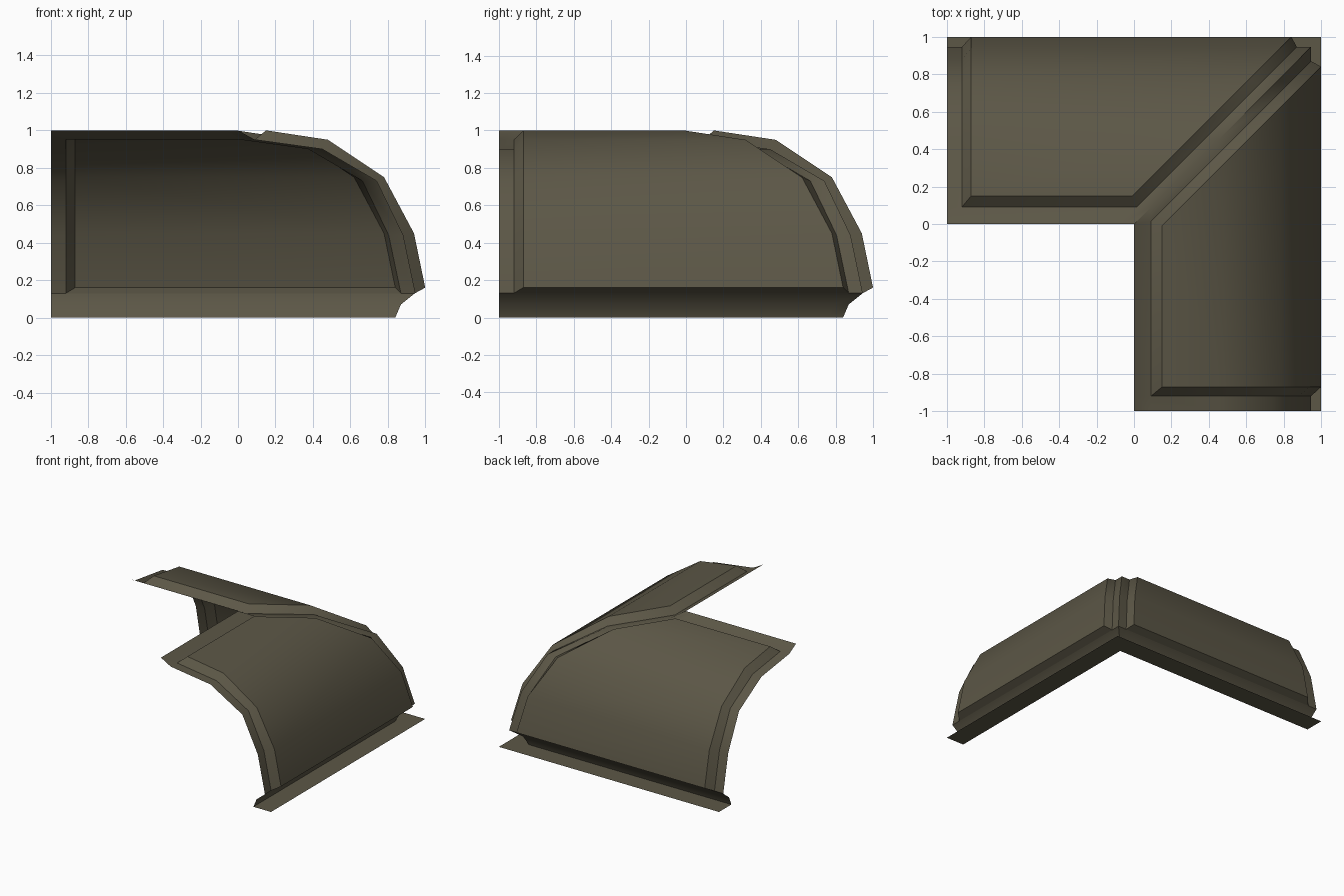
import bpy, bmesh, math

if "Cube" in bpy.data.objects:
    bpy.data.objects.remove(bpy.data.objects["Cube"])

# Cross-sections (distance outward, height)
PANEL = [(.15, 1), (.48, .95), (.78, .75), (.94, .45), (1, .16)]
BORDER = [(.09, .95), (.45, .90), (.74, .73), (.88, .44), (.945, .13)]
RIM = [(0, 1), BORDER[0]]
MOULDING = [BORDER[-1], (.87, .07), (.84, 0)]
FLANGE = [(.84, 0), (1, 0)]

# Stations along an arm: straight at its open end, mitred at the corner
OUTER_END = lambda d: -1
INNER_END = lambda d: -.92
PANEL_END = lambda d: -.87
PANEL_MITRE = lambda d: d - .16
INNER_MITRE = lambda d: d - .075
OUTER_MITRE = lambda d: d

mat = bpy.data.materials.new("olive brown")
mat.diffuse_color = (.107, .095, .062, 1)
mat.use_nodes = True
mat.node_tree.nodes["Principled BSDF"].inputs["Base Color"].default_value = mat.diffuse_color


def column(station, section):
    return [(station(d), d, z) for d, z in section]


def strip(section, *stations):
    return [column(s, section) for s in stations]


def build(name, grids):
    """Fill grids of columns and repeat them mirrored over the x = y diagonal."""
    bm = bmesh.new()
    for grid in grids:
        for flip in (False, True):
            vs = [[bm.verts.new((y, x, z) if flip else (x, y, z)) for x, y, z in col]
                  for col in grid]
            for a, b in zip(vs, vs[1:]):
                for i in range(len(a) - 1):
                    face = [a[i], b[i], b[i + 1], a[i + 1]]
                    bm.faces.new(face[::-1] if flip else face)
    bmesh.ops.remove_doubles(bm, verts=bm.verts, dist=1e-4)
    mesh = bpy.data.meshes.new(name)
    bm.to_mesh(mesh)
    bm.free()
    mesh.materials.append(mat)
    ob = bpy.data.objects.new(name, mesh)
    bpy.context.collection.objects.link(ob)
    bpy.ops.object.select_all(action='DESELECT')
    ob.select_set(True)
    bpy.context.view_layer.objects.active = ob
    bpy.ops.object.shade_smooth_by_angle(angle=math.radians(35))


# Raised curved panels
build("roof_panels", [strip(PANEL, PANEL_END, PANEL_MITRE)])

# Bevels running round each panel down to the border
q_end, p_end = column(INNER_END, BORDER), column(PANEL_END, PANEL)
p_mit, q_mit = column(PANEL_MITRE, PANEL), column(INNER_MITRE, BORDER)
build("panel_bevels", [
    [q_end, p_end],
    [p_mit, q_mit],
    [[q_end[0], p_end[0]], [q_mit[0], p_mit[0]]],
    [[p_end[-1], q_end[-1]], [p_mit[-1], q_mit[-1]]],
])

# Recessed border at the open ends and along the diagonal, with upturned top rim
build("recessed_border", [
    strip(BORDER, OUTER_END, INNER_END),
    strip(BORDER, INNER_MITRE, OUTER_MITRE),
    strip(RIM, OUTER_END, INNER_END, INNER_MITRE, OUTER_MITRE),
])

# Undercut moulding and flat foot
build("base_moulding", [strip(MOULDING, OUTER_END, INNER_END, INNER_MITRE, OUTER_MITRE)])
build("base_flange", [strip(FLANGE, OUTER_END, OUTER_MITRE)])
